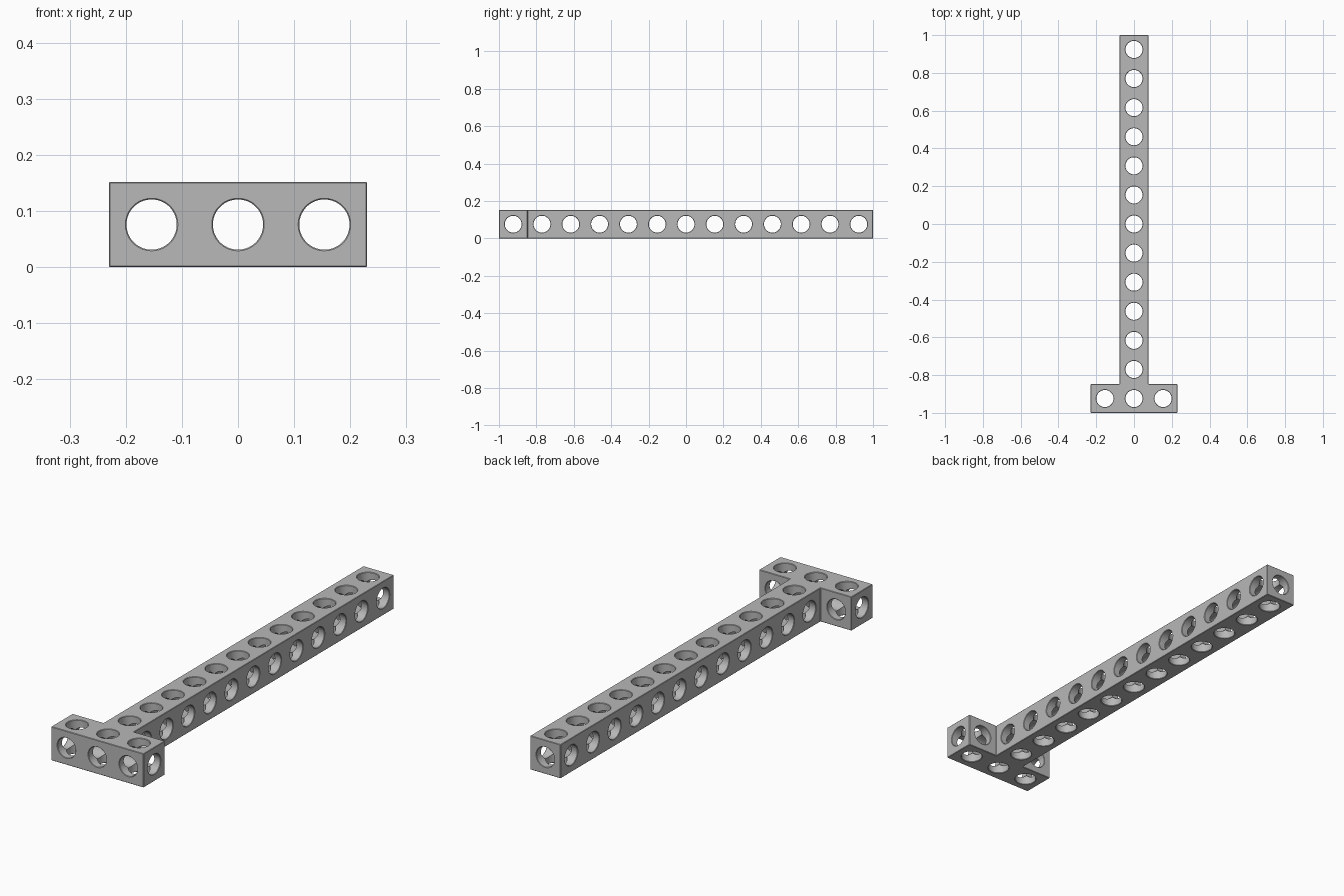
import bpy, bmesh, math
from mathutils import Matrix, Vector

if "Cube" in bpy.data.objects:
    bpy.data.objects.remove(bpy.data.objects["Cube"], do_unlink=True)

PITCH = 0.154          # spacing of the holes
HALF = 0.076           # half thickness of the beam
FLARE = 0.002          # chamfer on edges and hole rims
OVER = 0.008           # how far cutters stick out
ROW = [(i - 6) * PITCH for i in range(13)]
BAR_Y = ROW[0]

grey = bpy.data.materials.new("plain grey")
grey.use_nodes = True
grey.diffuse_color = (0.48, 0.48, 0.48, 1)
grey.node_tree.nodes["Principled BSDF"].inputs["Base Color"].default_value = grey.diffuse_color


def make_object(name, bm):
    bmesh.ops.recalc_face_normals(bm, faces=bm.faces)
    mesh = bpy.data.meshes.new(name)
    bm.to_mesh(mesh)
    bm.free()
    mesh.materials.append(grey)
    obj = bpy.data.objects.new(name, mesh)
    bpy.context.collection.objects.link(obj)
    return obj


def add_bore(bm, centre, axis, half_length, radius, sides=48):
    """A round bore with flared ends, along one axis."""
    turn = Vector((0, 0, 1)).rotation_difference(Vector(axis)).to_matrix().to_4x4()
    place = Matrix.Translation(centre) @ turn
    wide = radius + FLARE + OVER
    stations = [(-half_length - OVER, wide), (-half_length + FLARE, radius),
                (half_length - FLARE, radius), (half_length + OVER, wide)]
    rings = []
    for z, r in stations:
        angles = [math.tau * (i + 0.5) / sides for i in range(sides)]
        rings.append([bm.verts.new(place @ Vector((r * math.cos(a), r * math.sin(a), z)))
                      for a in angles])
    for low, high in zip(rings, rings[1:]):
        for i in range(sides):
            j = (i + 1) % sides
            bm.faces.new((low[i], low[j], high[j], high[i]))
    bm.faces.new(rings[0][::-1])
    bm.faces.new(rings[-1])


# T-shaped body: long beam with a three-hole cross bar at the front
bar_half = PITCH + HALF
front, back, inner = BAR_Y - HALF, ROW[-1] + HALF, BAR_Y + HALF
right_side = [(bar_half, front), (bar_half, inner), (HALF, inner), (HALF, back)]
outline = right_side + [(-x, y) for x, y in reversed(right_side)]
bm = bmesh.new()
base = bm.faces.new([bm.verts.new((x, y, 0)) for x, y in outline])
grown = bmesh.ops.extrude_face_region(bm, geom=[base])["geom"]
bmesh.ops.translate(bm, vec=(0, 0, 2 * HALF),
                    verts=[g for g in grown if isinstance(g, bmesh.types.BMVert)])
body = make_object("drilled_t_beam", bm)
bevel = body.modifiers.new("edge chamfer", "BEVEL")
bevel.width = FLARE
bevel.segments = 1

# Bores along each axis; radii differ a hair so the crossings cut cleanly
up, across, along = bmesh.new(), bmesh.new(), bmesh.new()
for y in ROW:
    add_bore(up, (0, y, HALF), (0, 0, 1), HALF, 0.0452)
    add_bore(across, (0, y, HALF), (1, 0, 0), bar_half if y == BAR_Y else HALF, 0.0450)
add_bore(along, (0, 0, HALF), (0, 1, 0), back, 0.0448)
for x in (-PITCH, PITCH):
    add_bore(up, (x, BAR_Y, HALF), (0, 0, 1), HALF, 0.0452)
    add_bore(along, (x, BAR_Y, HALF), (0, 1, 0), HALF, 0.0448)

cutters = [make_object("vertical_bores", up), make_object("cross_bores", across),
           make_object("lengthwise_bores", along)]
for cutter in cutters:
    cutter.hide_render = True
    cut = body.modifiers.new(cutter.name, "BOOLEAN")
    cut.operation = "DIFFERENCE"
    cut.solver = "EXACT"
    cut.object = cutter

# Bake the cuts and discard the cutters
graph = bpy.context.evaluated_depsgraph_get()
finished = bpy.data.meshes.new_from_object(body.evaluated_get(graph))
body.modifiers.clear()
body.data = finished
for cutter in cutters:
    bpy.data.objects.remove(cutter, do_unlink=True)

# Smooth bore walls, crisp edges
for obj in bpy.context.selected_objects:
    obj.select_set(False)
body.select_set(True)
bpy.context.view_layer.objects.active = body
bpy.ops.object.shade_smooth_by_angle(angle=math.radians(30))
